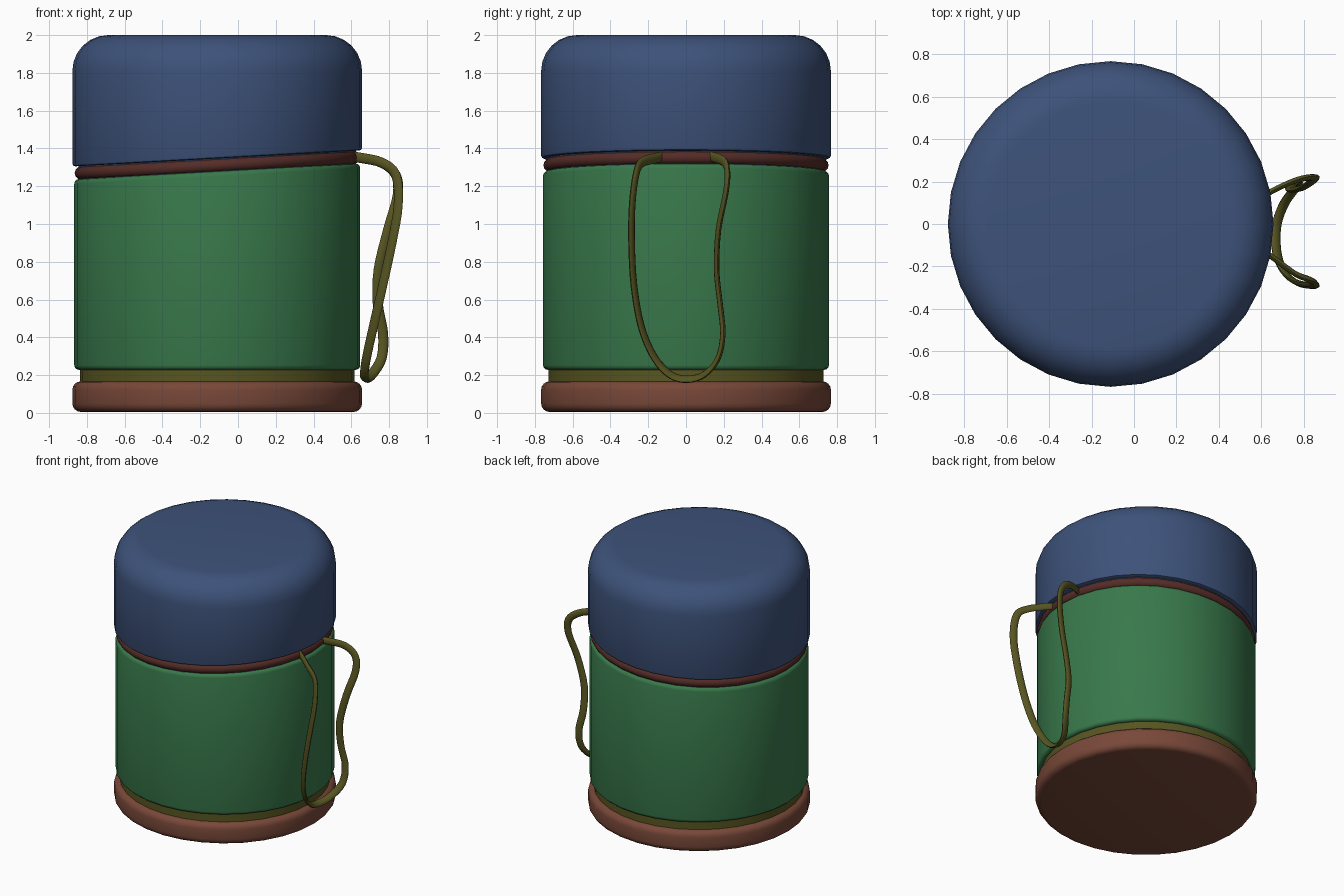
import bpy, bmesh, math
from mathutils import Vector, Quaternion

if "Cube" in bpy.data.objects:
    bpy.data.objects.remove(bpy.data.objects["Cube"])

CX = -0.11        # axis of the flask
SLOPE = 0.0555    # tilt of the seam below the cap
SIDES = 32


def material(name, rgb):
    m = bpy.data.materials.new(name)
    m.diffuse_color = (*rgb, 1)
    m.use_nodes = True
    m.node_tree.nodes["Principled BSDF"].inputs["Base Color"].default_value = m.diffuse_color
    return m


def finish(name, bm, mat, angle=40):
    bmesh.ops.recalc_face_normals(bm, faces=bm.faces)
    me = bpy.data.meshes.new(name)
    bm.to_mesh(me)
    bm.free()
    ob = bpy.data.objects.new(name, me)
    bpy.context.collection.objects.link(ob)
    me.materials.append(mat)
    bpy.ops.object.select_all(action='DESELECT')
    ob.select_set(True)
    bpy.context.view_layer.objects.active = ob
    bpy.ops.object.shade_smooth_by_angle(angle=math.radians(angle))
    return ob


def bridge(bm, a, b):
    n = len(a)
    for i in range(n):
        bm.faces.new((a[i], a[(i + 1) % n], b[(i + 1) % n], b[i]))


def arc(r, z, rad, a0, a1, n):
    steps = [math.radians(a0 + (a1 - a0) * i / n) for i in range(n + 1)]
    return [(r + rad * math.cos(a), z + rad * math.sin(a)) for a in steps]


def lathe(name, profile, mat, tilt=lambda z: False, closed=False):
    bm = bmesh.new()
    rings = []
    for r, z in profile:
        ring = []
        for i in range(SIDES):
            a = 2 * math.pi * i / SIDES
            x, y = r * math.cos(a), r * math.sin(a)
            ring.append(bm.verts.new((CX + x, y, z + (SLOPE * x if tilt(z) else 0))))
        rings.append(ring)
    for a, b in zip(rings, rings[1:]):
        bridge(bm, a, b)
    if closed:
        bridge(bm, rings[-1], rings[0])
    else:
        bm.faces.new(rings[0])
        bm.faces.new(rings[-1])
    return finish(name, bm, mat)


blue = material("cap_blue", (0.047, 0.085, 0.195))
green = material("body_green", (0.04, 0.19, 0.07))
brown = material("base_brown", (0.19, 0.065, 0.04))
red = material("ring_red", (0.09, 0.025, 0.02))
olive = material("strap_olive", (0.095, 0.09, 0.015))

# Base and the band above it
lathe("base", arc(0.722, 0.05, 0.045, -90, 0, 4) + arc(0.722, 0.122, 0.045, 0, 90, 4), brown)
lathe("lower_band", [(0.727, 0.15), (0.727, 0.245)], olive)

# Body with a slanted top
lathe("body", arc(0.732, 0.253, 0.025, -90, 0, 3) + arc(0.732, 1.254, 0.025, 0, 90, 3),
      green, tilt=lambda z: z > 1)

# Neck and ring in the slanted seam
lathe("neck", [(0.735, 1.26), (0.735, 1.36)], blue, tilt=lambda z: True)
lathe("seam_ring", arc(0.72, 1.311, 0.035, 0, 330, 11), red, tilt=lambda z: True, closed=True)

# Cap with a slanted rim and flat rounded top
lathe("cap", arc(0.752, 1.362, 0.015, -90, 0, 2) + arc(0.577, 1.81, 0.19, 0, 90, 6),
      blue, tilt=lambda z: z < 1.5)

# Strap loop: flat oval section swept along a smooth path
path = [(0.58, -0.11, 1.36), (0.65, -0.155, 1.35), (0.76, -0.235, 1.325),
        (0.835, -0.265, 1.26), (0.848, -0.285, 1.1), (0.815, -0.288, 0.9),
        (0.765, -0.275, 0.67), (0.715, -0.235, 0.45), (0.68, -0.165, 0.29),
        (0.668, -0.08, 0.2), (0.675, 0.01, 0.178), (0.71, 0.10, 0.205),
        (0.76, 0.17, 0.29), (0.768, 0.195, 0.42), (0.74, 0.18, 0.58),
        (0.745, 0.162, 0.76), (0.795, 0.172, 0.97), (0.845, 0.208, 1.15),
        (0.835, 0.22, 1.26), (0.76, 0.205, 1.325), (0.65, 0.155, 1.35),
        (0.58, 0.11, 1.36)]
pts = [Vector(p) for p in path]
ext = [2 * pts[0] - pts[1]] + pts + [2 * pts[-1] - pts[-2]]
curve = []
for p0, p1, p2, p3 in zip(ext, ext[1:], ext[2:], ext[3:]):
    for k in range(4):
        t = k / 4
        curve.append(0.5 * (2 * p1 + (p2 - p0) * t + (2 * p0 - 5 * p1 + 4 * p2 - p3) * t * t
                            + (3 * p1 - p0 - 3 * p2 + p3) * t ** 3))
curve.append(pts[-1])

bm = bmesh.new()
wide = Vector((0, 0, 1))
prev = None
loops = []
for i, p in enumerate(curve):
    tan = (curve[min(i + 1, len(curve) - 1)] - curve[max(i - 1, 0)]).normalized()
    if prev:
        wide = prev.rotation_difference(tan) @ wide
    wide = (wide - tan * wide.dot(tan)).normalized()
    thin = tan.cross(wide)
    loops.append([bm.verts.new(p + wide * 0.027 * math.cos(a) + thin * 0.014 * math.sin(a))
                  for a in (2 * math.pi * k / 10 for k in range(10))])
    prev = tan
for a, b in zip(loops, loops[1:]):
    bridge(bm, a, b)
bm.faces.new(loops[0])
bm.faces.new(loops[-1])
finish("strap_loop", bm, olive, 60)
